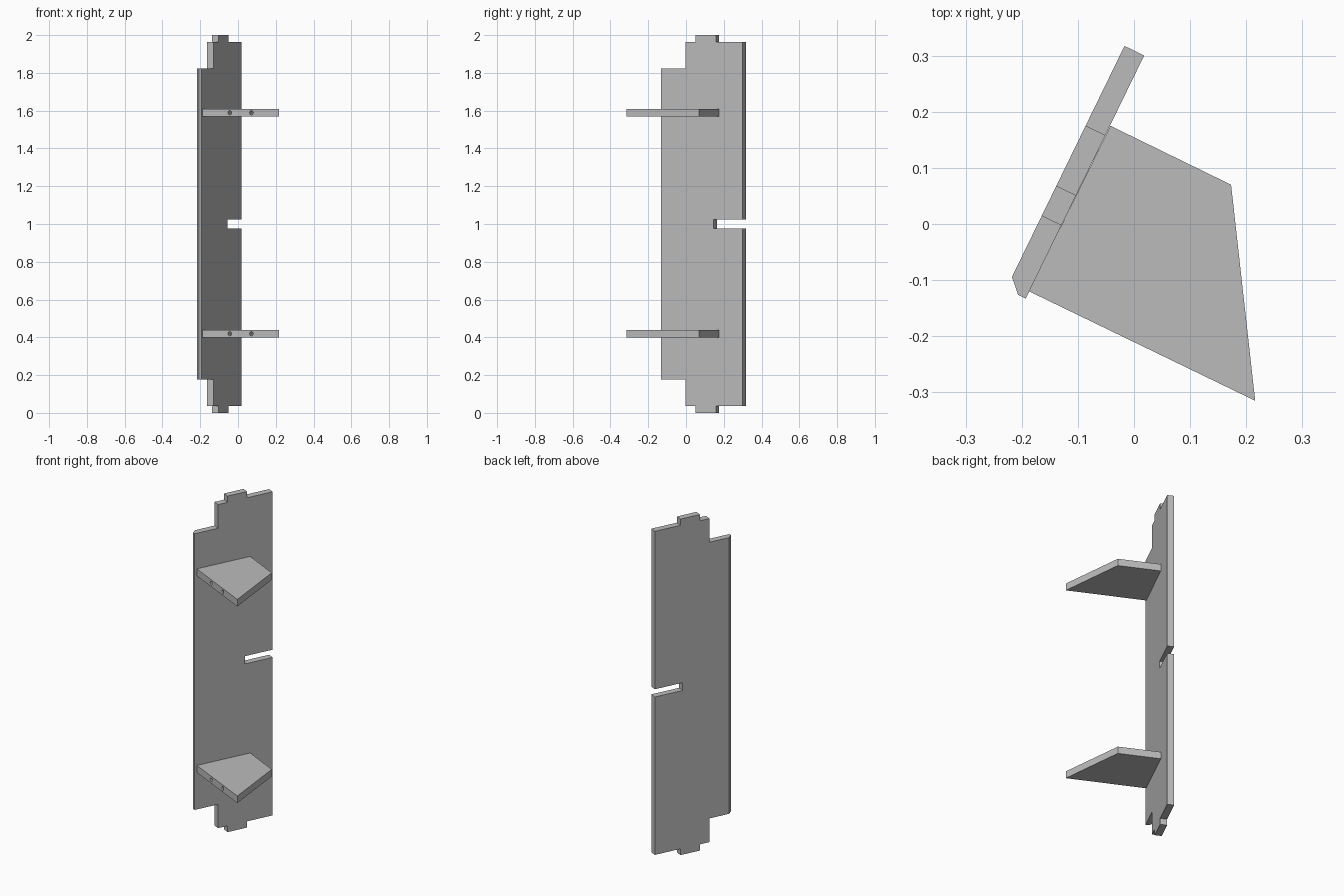
import bpy
import bmesh
from math import atan2, pi
from mathutils import Matrix, Vector

cube = bpy.data.objects.get("Cube")
if cube:
    bpy.data.objects.remove(cube)

grey = bpy.data.materials.new("plain grey")
grey.use_nodes = True
grey.diffuse_color = (0.5, 0.5, 0.5, 1)
grey.node_tree.nodes["Principled BSDF"].inputs["Base Color"].default_value = (0.5, 0.5, 0.5, 1)


def make_object(name, bm, matrix=None):
    bmesh.ops.recalc_face_normals(bm, faces=bm.faces)
    mesh = bpy.data.meshes.new(name)
    bm.to_mesh(mesh)
    bm.free()
    mesh.materials.append(grey)
    if matrix:
        mesh.transform(matrix)
    obj = bpy.data.objects.new(name, mesh)
    bpy.context.collection.objects.link(obj)
    return obj


def extrude_outline(points, offset):
    bm = bmesh.new()
    face = bm.faces.new([bm.verts.new(p) for p in points])
    new = bmesh.ops.extrude_face_region(bm, geom=[face])["geom"]
    bmesh.ops.translate(bm, vec=offset, verts=[v for v in new if isinstance(v, bmesh.types.BMVert)])
    return bm


# Upright board: local x runs along its width, y through its thickness
WIDTH, THICK = 0.482, 0.039
corner = Vector((-0.193, -0.133, 0))
board_frame = Matrix.Translation(corner) @ Matrix.Rotation(atan2(0.433, 0.211), 4, "Z")

# Stepped top half with the tenon and half of the slot, mirrored about mid height
half = [(0, 0.822), (0.145, 0.822), (0.145, 0.963), (0.204, 0.963), (0.204, 1),
        (0.324, 1), (0.324, 0.963), (WIDTH, 0.963), (WIDTH, 0.023), (0.311, 0.023)]
outline = [(x, 0, 1 + z) for x, z in half] + [(x, 0, 1 - z) for x, z in reversed(half)]
bm = extrude_outline(outline, (0, THICK, 0))

# Chamfer along the outer long edge
edge = [e for e in bm.edges if all(v.co.x < 0.001 and v.co.y > 0.01 for v in e.verts)]
bmesh.ops.bevel(bm, geom=edge, offset=0.024, segments=1, affect="EDGES")
make_object("upright_board", bm, board_frame)

# Two shelves with a pair of dowel holes in the front edge
plan = [(-0.187, -0.12), (0.216, -0.315), (0.173, 0.07), (-0.042, 0.175)]
a, b = Vector((*plan[0], 0)), Vector((*plan[1], 0))
along = (b - a).normalized()
inward = Vector((-along.y, along.x, 0))
for name, z in (("lower", 0.398), ("upper", 1.568)):
    shelf = make_object(name + "_shelf", extrude_outline([(x, y, z) for x, y in plan], (0, 0, 0.042)))
    holes = bmesh.new()
    for x in (-0.044, 0.071):
        centre = a + along * ((x - a.x) / along.x) + Vector((0, 0, z + 0.021))
        turn = inward.to_track_quat("Z", "Y").to_matrix().to_4x4()
        bmesh.ops.create_cone(holes, cap_ends=True, segments=24, radius1=0.011, radius2=0.011,
                              depth=0.12, matrix=Matrix.Translation(centre) @ turn)
    cutter = make_object(name + "_hole_cutter", holes)
    cutter.hide_render = True
    cutter.hide_set(True)
    cut = shelf.modifiers.new("dowel_holes", "BOOLEAN")
    cut.operation = "DIFFERENCE"
    cut.solver = "EXACT"
    cut.object = cutter
